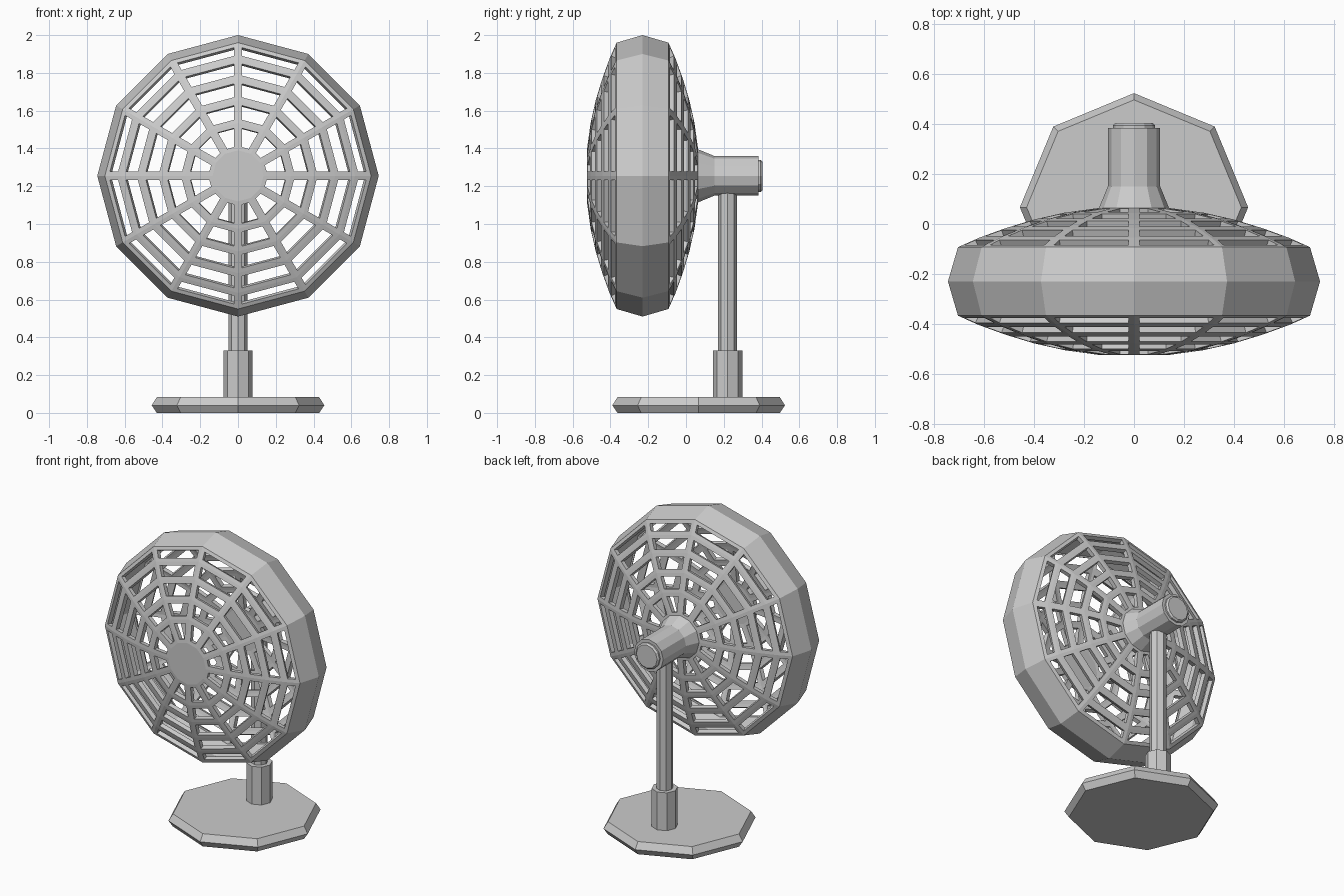
import bpy, bmesh, math

if "Cube" in bpy.data.objects:
    bpy.data.objects.remove(bpy.data.objects["Cube"])

AXIS_Z = 1.255   # height of the fan axis
CAGE_Y = -0.23   # middle plane of the cage


def lathe(name, profile, sides, origin, along_y=False, open_rows=(), bar=0.022, wall=0.028):
    """Revolve (radius, height) points into a capped faceted solid.
    Rows listed in open_rows become barred openings and the body a thin shell."""
    bm = bmesh.new()
    ox, oy, oz = origin
    rings = []
    for r, h in profile:
        ring = []
        for i in range(sides):
            a = 2 * math.pi * i / sides
            c, s = r * math.cos(a), r * math.sin(a)
            co = (ox + c, oy + h, oz + s) if along_y else (ox + c, oy + s, oz + h)
            ring.append(bm.verts.new(co))
        rings.append(ring)
    panels = []
    for k in range(len(rings) - 1):
        a, b = rings[k], rings[k + 1]
        for i in range(sides):
            j = (i + 1) % sides
            f = bm.faces.new((a[i], a[j], b[j], b[i]))
            if k in open_rows:
                panels.append(f)
    bm.faces.new(rings[0])
    bm.faces.new(rings[-1])
    bmesh.ops.recalc_face_normals(bm, faces=bm.faces[:])
    if panels:
        bmesh.ops.inset_individual(bm, faces=panels, thickness=bar, use_even_offset=True)
        bmesh.ops.delete(bm, geom=panels, context='FACES')
    me = bpy.data.meshes.new(name)
    bm.to_mesh(me)
    bm.free()
    ob = bpy.data.objects.new(name, me)
    bpy.context.collection.objects.link(ob)
    if panels:
        mod = ob.modifiers.new("wall", 'SOLIDIFY')
        mod.thickness = wall
        mod.offset = -1
    return ob


# Cage: solid rim band with domed, barred front and back
half = [(0.705, 0.137), (0.62, 0.175), (0.515, 0.213), (0.40, 0.248), (0.28, 0.275), (0.135, 0.295)]
front = [(r, -h) for r, h in reversed(half)]
profile = front + [(0.745, 0)] + half
n = len(half)
open_rows = set(range(n - 1)) | set(range(n + 1, 2 * n))
lathe("fan_cage", profile, 12, (0, CAGE_Y, AXIS_Z), True, open_rows)

# Motor housing with flared collar and rear cap
lathe("motor_housing", [(0.14, 0.05), (0.14, 0.065), (0.105, 0.15), (0.105, 0.385)],
      12, (0, 0, AXIS_Z), True)
lathe("motor_cap", [(0.085, 0.37), (0.085, 0.395), (0.075, 0.405)],
      12, (0, 0, AXIS_Z), True)

# Stand
lathe("pole", [(0.05, 0.30), (0.05, 1.19)], 8, (0, 0.22, 0))
lathe("pole_sleeve", [(0.078, 0.07), (0.078, 0.33)], 8, (0, 0.22, 0))
lathe("base", [(0.43, 0), (0.457, 0.04), (0.43, 0.083)], 8, (0, 0.067, 0))
